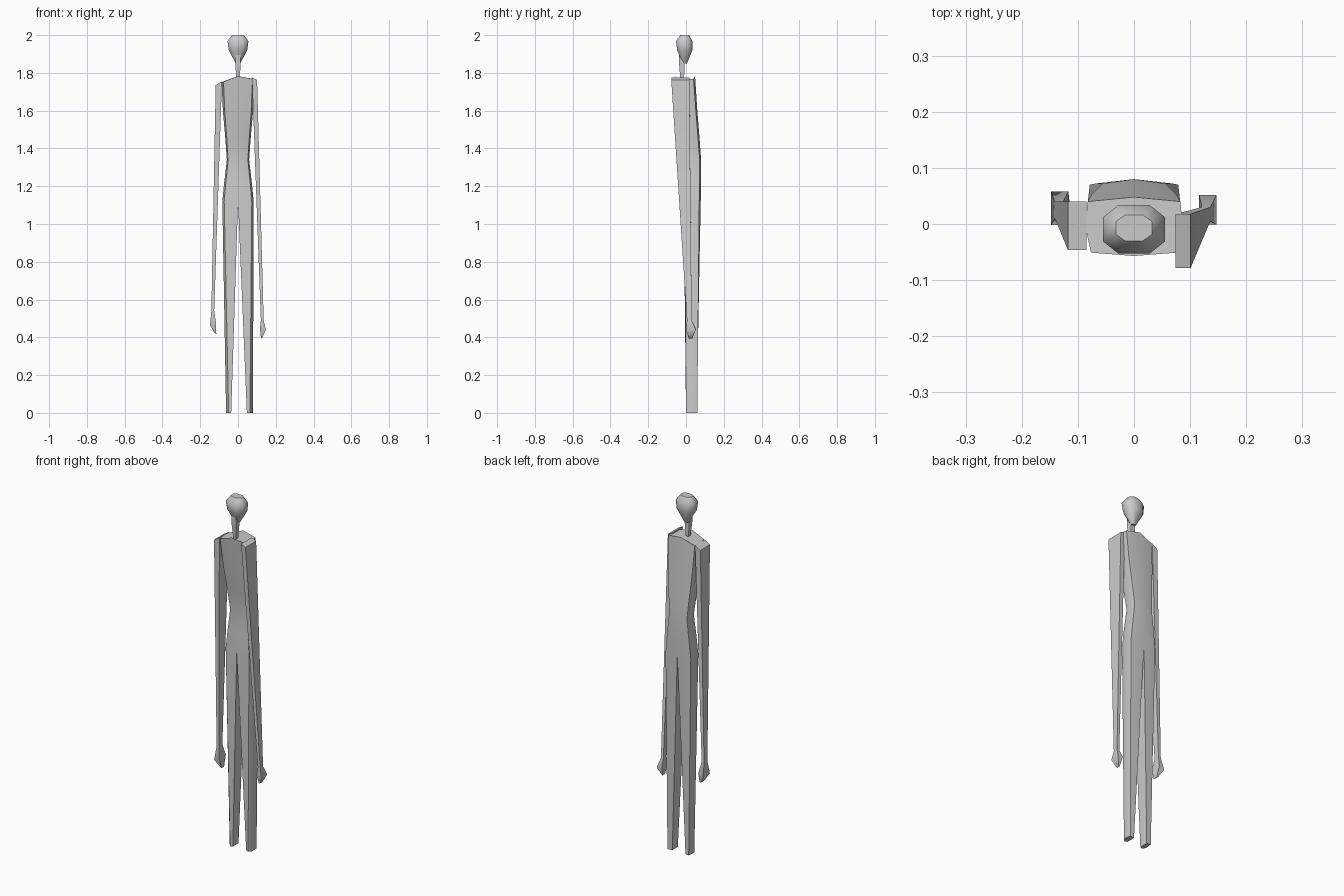
import bpy, bmesh, math

if "Cube" in bpy.data.objects:
    bpy.data.objects.remove(bpy.data.objects["Cube"])


def finish(name, bm, angle=50):
    bmesh.ops.remove_doubles(bm, verts=bm.verts, dist=1e-5)
    bmesh.ops.recalc_face_normals(bm, faces=bm.faces)
    me = bpy.data.meshes.new(name)
    bm.to_mesh(me)
    bm.free()
    ob = bpy.data.objects.new(name, me)
    bpy.context.collection.objects.link(ob)
    bpy.ops.object.select_all(action='DESELECT')
    ob.select_set(True)
    bpy.context.view_layer.objects.active = ob
    bpy.ops.object.shade_smooth_by_angle(angle=math.radians(angle))
    return ob


def loft(bm, rings, cap_start=True, cap_end=True):
    rows = [[bm.verts.new(p) for p in r] for r in rings]
    n = len(rows[0])
    for a, b in zip(rows, rows[1:]):
        for i in range(n):
            j = (i + 1) % n
            bm.faces.new((a[i], a[j], b[j], b[i]))
    if cap_start:
        bm.faces.new(rows[0])
    if cap_end:
        bm.faces.new(rows[-1])


def octagon(z, rx, y0, y1):
    cy, ry, k = (y0 + y1) / 2, (y1 - y0) / 2, 0.5
    unit = [(1, -k), (1, k), (k, 1), (-k, 1), (-1, k), (-1, -k), (-k, -1), (k, -1)]
    return [(rx * u, cy + ry * v, z) for u, v in unit]


def box_ring(x0, x1, y0, y1, z0, z1):
    # z0 is the height at x0, z1 the height at x1
    return [(x0, y0, z0), (x1, y0, z1), (x1, y1, z1), (x0, y1, z0)]


# Head: faceted egg narrowing to the chin
bm = bmesh.new()
loft(bm, [octagon(2.0, 0.032, -0.03, 0.016), octagon(1.968, 0.055, -0.053, 0.034),
          octagon(1.92, 0.049, -0.047, 0.034), octagon(1.85, 0.012, -0.015, 0.005)])
finish("head", bm)

# Neck: slim post in front of the chin
bm = bmesh.new()
loft(bm, [box_ring(-0.014, 0.014, -0.038, -0.008, 1.895, 1.895),
          box_ring(-0.014, 0.014, -0.036, -0.008, 1.84, 1.84),
          box_ring(-0.008, 0.008, -0.03, -0.01, 1.765, 1.765)])
finish("neck", bm)


# Torso: half width, front y, back y at each height
def torso_ring(z, hw, yf, yb, drop_l=0.0, drop_r=0.0):
    m = (yf + yb) / 2
    right = [(hw * 0.88, yf + 0.006), (hw, m), (hw * 0.95, yb - 0.008)]
    pts = [(0, yf, z)] + [(x, y, z - drop_r) for x, y in right]
    pts += [(0, yb, z)] + [(-x, y, z - drop_l) for x, y in reversed(right)]
    return pts


bm = bmesh.new()
hip = torso_ring(1.12, 0.083, -0.012, 0.078)
loft(bm, [torso_ring(1.783, 0.087, -0.057, 0.048, 0.03, 0.015),
          torso_ring(1.6, 0.08, -0.038, 0.06),
          torso_ring(1.45, 0.067, -0.017, 0.072),
          torso_ring(1.34, 0.059, -0.002, 0.08),
          torso_ring(1.22, 0.073, -0.008, 0.08), hip], cap_end=False)


# Legs: each continues one half of the hip ring
def foot(xi, xo):
    return [(xi, 0.006, 0), ((xi + xo) / 2, 0.0, 0), (xo, 0.016, 0),
            (xo - 0.15 * (xo - xi), 0.06, 0), (xi, 0.056, 0)]


loft(bm, [hip[0:5], foot(0.047, 0.079)], cap_start=False)
loft(bm, [[hip[0], hip[7], hip[6], hip[5], hip[4]], foot(-0.036, -0.063)], cap_start=False)
finish("body", bm)

# Arms: long tapering blades ending in small pointed hands
bm = bmesh.new()
loft(bm, [box_ring(0.074, 0.101, -0.078, 0.018, 1.775, 1.762),
          box_ring(0.121, 0.136, 0.005, 0.03, 0.49, 0.49),
          box_ring(0.116, 0.147, -0.001, 0.052, 0.445, 0.44),
          box_ring(0.122, 0.13, 0.014, 0.034, 0.395, 0.4)])
finish("right_arm", bm)

bm = bmesh.new()
loft(bm, [box_ring(-0.118, -0.085, -0.046, 0.04, 1.735, 1.755),
          box_ring(-0.141, -0.126, 0.01, 0.04, 0.54, 0.54),
          box_ring(-0.148, -0.117, -0.002, 0.058, 0.465, 0.48),
          box_ring(-0.126, -0.115, 0.016, 0.04, 0.425, 0.418)])
finish("left_arm", bm)
